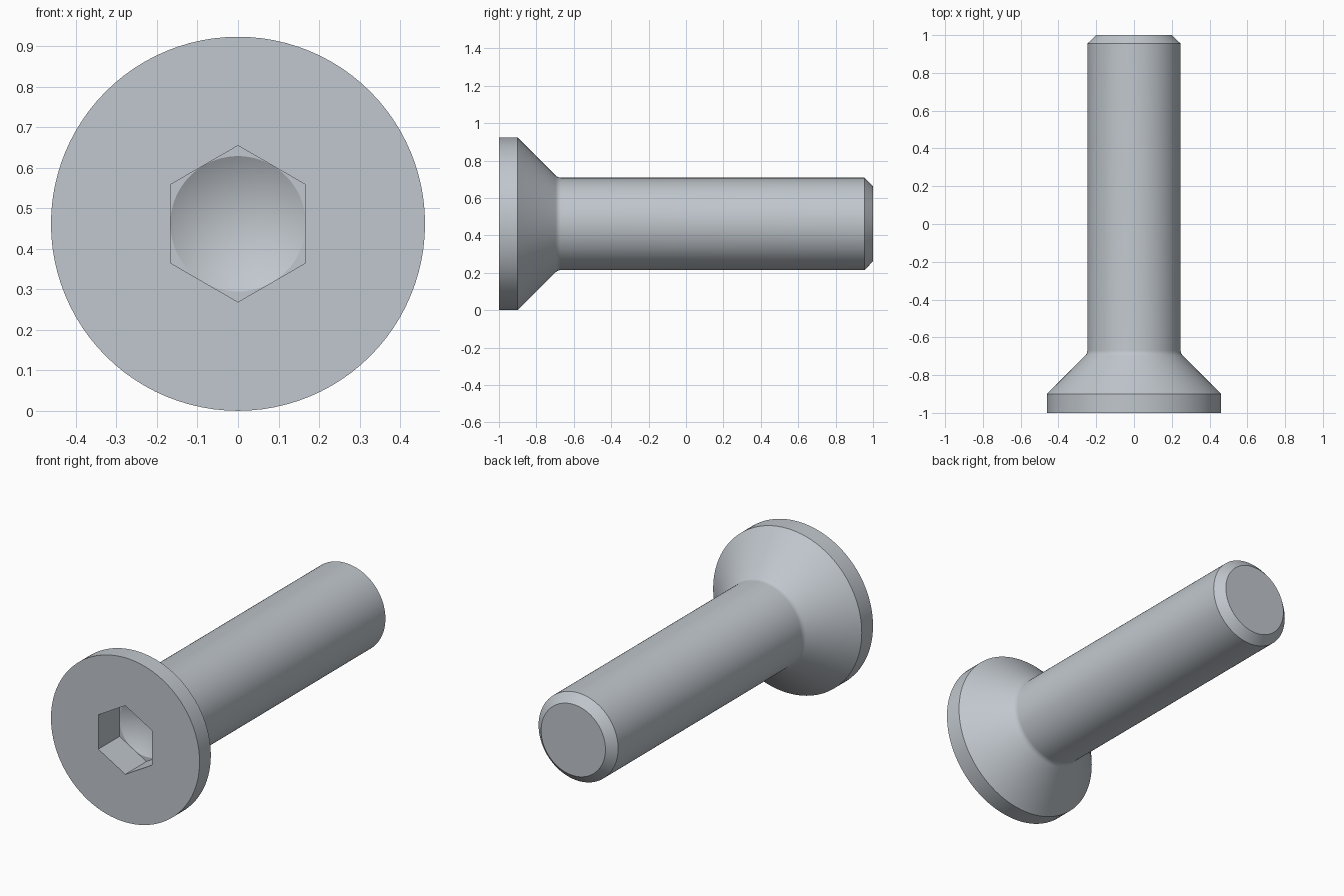
import bpy, bmesh, math

if "Cube" in bpy.data.objects:
    bpy.data.objects.remove(bpy.data.objects["Cube"], do_unlink=True)

SIDES = 96            # multiple of 12, so hexagon corners and flats fall on vertices
HEAD_R, SHAFT_R, TIP_R = 0.4615, 0.247, 0.2
HEX_APOTHEM = 0.167
FILLET = 0.04

steel = bpy.data.materials.new("steel grey")
steel.use_nodes = True
colour = (0.53, 0.57, 0.61, 1)
steel.diffuse_color = colour
steel.node_tree.nodes["Principled BSDF"].inputs["Base Color"].default_value = colour

bm = bmesh.new()


def ring(y, radius, hexagon=False):
    """Ring of vertices round the screw axis; a hexagon takes radius as its apothem."""
    verts = []
    for i in range(SIDES):
        a = math.tau * i / SIDES
        r = radius
        if hexagon:
            r /= math.cos(a % (math.pi / 3) - math.pi / 6)
        verts.append(bm.verts.new((r * math.sin(a), y, HEAD_R + r * math.cos(a))))
    return verts


# Socket: drilled cone, flat hexagonal floor, straight walls
floor_y = -0.812
rings = [ring(floor_y, HEX_APOTHEM),
         ring(floor_y, HEX_APOTHEM, True),
         ring(-1, HEX_APOTHEM, True)]

# Head: flat front, cylindrical rim, countersunk cone
rings += [ring(-1, HEAD_R), ring(-0.9, HEAD_R)]

# Small fillet between cone and shaft
corner_y = -0.9 + HEAD_R - SHAFT_R
fillet_y = corner_y + FILLET * math.tan(math.pi / 8)
for i in range(4, -1, -1):
    t = math.pi / 4 * i / 4
    rings.append(ring(fillet_y - FILLET * math.sin(t),
                      SHAFT_R + FILLET * (1 - math.cos(t))))

# Shaft and chamfered tip
rings += [ring(0.955, SHAFT_R), ring(1, TIP_R)]

# Skin the rings, close the drill cone and the tip
for a, b in zip(rings, rings[1:]):
    for i in range(SIDES):
        j = (i + 1) % SIDES
        bm.faces.new((a[i], a[j], b[j], b[i]))
apex = bm.verts.new((0, floor_y + HEX_APOTHEM * math.tan(math.pi / 6), HEAD_R))
for i in range(SIDES):
    bm.faces.new((apex, rings[0][i], rings[0][(i + 1) % SIDES]))
bm.faces.new(rings[-1])

# Weld where the drill circle touches the hexagon flats
bmesh.ops.remove_doubles(bm, verts=bm.verts[:], dist=0.00001)
bmesh.ops.recalc_face_normals(bm, faces=bm.faces[:])

mesh = bpy.data.meshes.new("countersunk_screw")
bm.to_mesh(mesh)
bm.free()
mesh.materials.append(steel)
screw = bpy.data.objects.new("countersunk_screw", mesh)
bpy.context.collection.objects.link(screw)

bpy.ops.object.select_all(action="DESELECT")
screw.select_set(True)
bpy.context.view_layer.objects.active = screw
bpy.ops.object.shade_smooth_by_angle(angle=math.radians(25))
